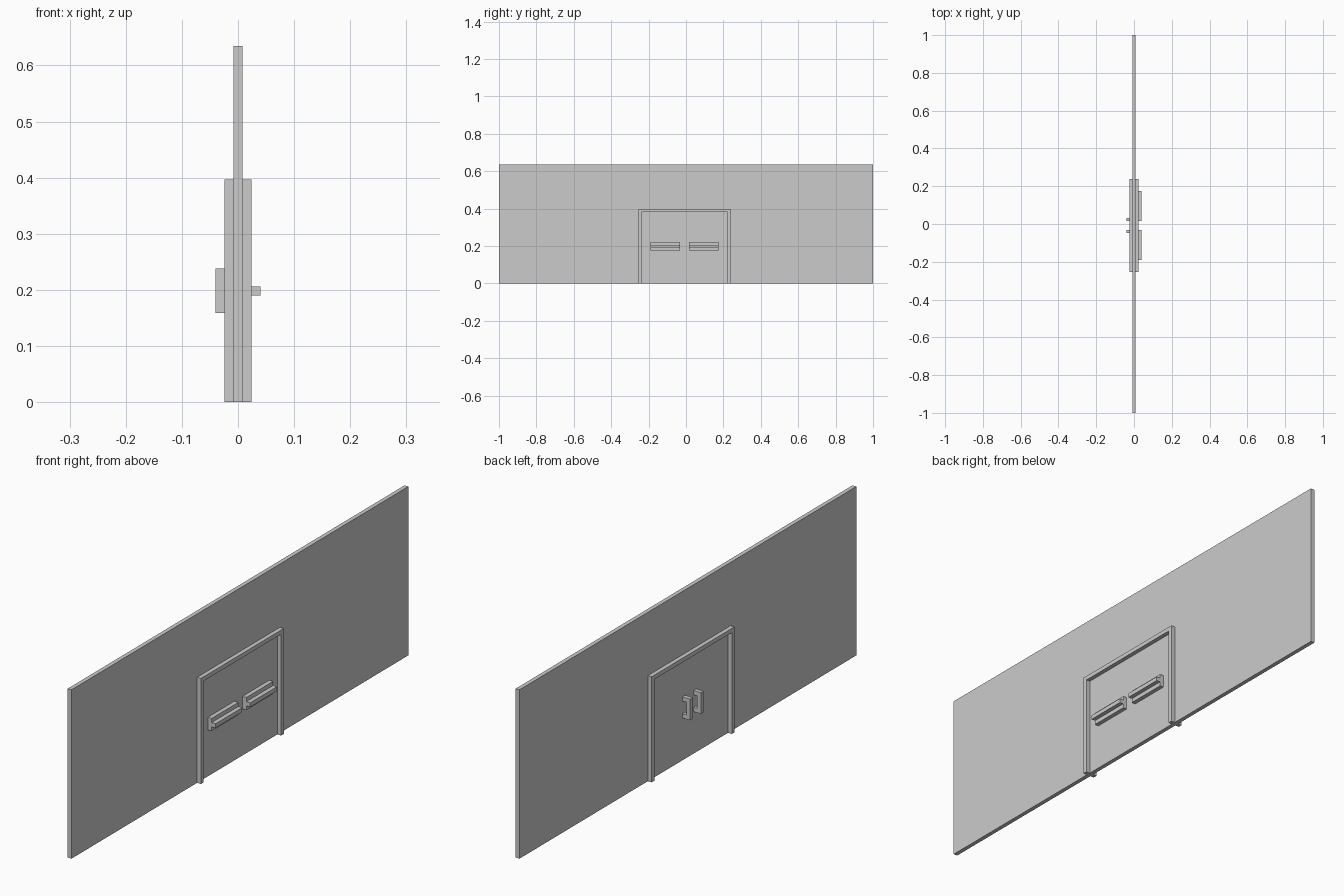
import bpy, bmesh
from mathutils import Vector

if "Cube" in bpy.data.objects:
    bpy.data.objects.remove(bpy.data.objects["Cube"])

U = 1 / 63      # module: wall thickness
MID = -0.5      # door centre line, in modules


def extrude_profile(name, pts, axis, start, end):
    """Closed profile extruded along 'x' (points are y,z) or 'y' (points are x,z)."""
    bm = bmesh.new()
    place = (lambda a, b: (start, a, b)) if axis == 'x' else (lambda a, b: (a, start, b))
    face = bm.faces.new([bm.verts.new(Vector(place(a, b)) * U) for a, b in pts])
    geom = bmesh.ops.extrude_face_region(bm, geom=[face])['geom']
    step = Vector((1, 0, 0) if axis == 'x' else (0, 1, 0)) * (end - start) * U
    bmesh.ops.translate(bm, vec=step, verts=[g for g in geom if isinstance(g, bmesh.types.BMVert)])
    bmesh.ops.recalc_face_normals(bm, faces=bm.faces)
    mesh = bpy.data.meshes.new(name)
    bm.to_mesh(mesh)
    bm.free()
    obj = bpy.data.objects.new(name, mesh)
    bpy.context.collection.objects.link(obj)
    return obj


def pair(name, pts, near, far):
    """Left and right copies, mirrored about the door centre line."""
    extrude_profile(name + "_right", pts, 'y', MID + near, MID + far)
    extrude_profile(name + "_left", pts, 'y', MID - far, MID - near)


# Wall with flush door leaves
extrude_profile("wall", [(-63, 0), (63, 0), (63, 40), (-63, 40)], 'x', -0.5, 0.5)

# Door frame, an upside-down U standing proud on both sides
o, i = 15.5, 14.5
frame = [(-o, 0), (-i, 0), (-i, 24), (i, 24), (i, 0), (o, 0), (o, 25), (-o, 25)]
extrude_profile("door_frame", [(MID + y, z) for y, z in frame], 'x', -1.5, 1.5)

# Push bars: T-shaped section, backing plate plus rail
push_bar = [(0.5, 11), (1.5, 11), (1.5, 12), (2.5, 12), (2.5, 13), (1.5, 13), (1.5, 14), (0.5, 14)]
pair("push_bar", push_bar, 1.5, 11.5)

# Pull handles: C-shaped
pull = [(-0.5, 10), (-2.5, 10), (-2.5, 15), (-0.5, 15), (-0.5, 14), (-1.5, 14), (-1.5, 11), (-0.5, 11)]
pair("pull_handle", pull, 1.5, 2.5)
